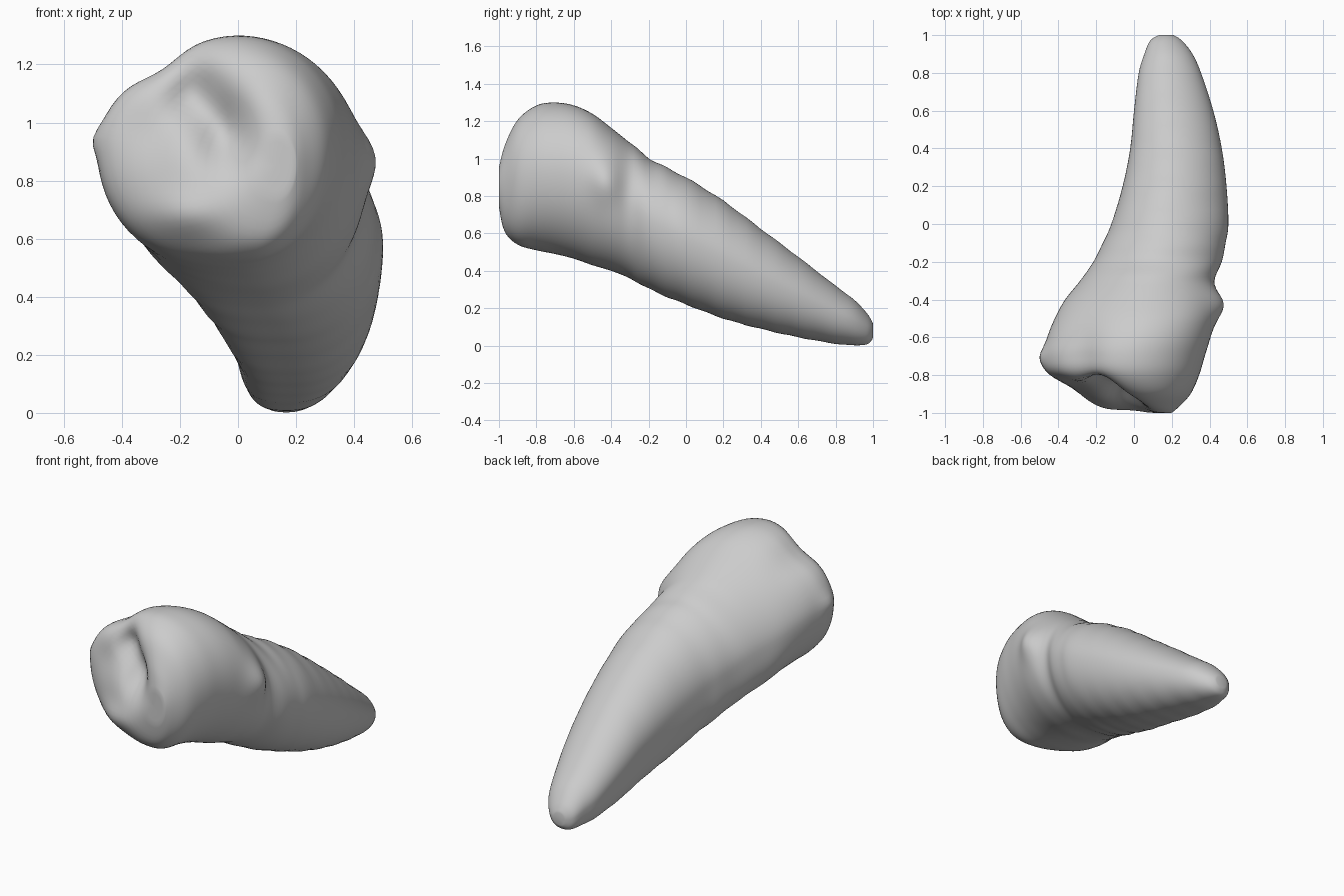
import bpy, bmesh, math
from mathutils import Vector

if "Cube" in bpy.data.objects:
    bpy.data.objects.remove(bpy.data.objects["Cube"])

# Cross-section extents along the tooth: y, x min, x max, z min, z max
STATIONS = [
    (-1.00, 0.05, 0.20, 0.74, 0.96), (-0.97, -0.11, 0.235, 0.61, 1.08),
    (-0.90, -0.28, 0.30, 0.54, 1.21), (-0.80, -0.45, 0.345, 0.51, 1.285),
    (-0.70, -0.485, 0.375, 0.49, 1.30), (-0.60, -0.46, 0.405, 0.465, 1.285),
    (-0.50, -0.42, 0.43, 0.43, 1.24), (-0.40, -0.365, 0.44, 0.40, 1.165),
    (-0.30, -0.285, 0.425, 0.36, 1.085), (-0.20, -0.215, 0.465, 0.305, 1.005),
    (-0.10, -0.165, 0.485, 0.26, 0.95), (0.00, -0.12, 0.50, 0.22, 0.90),
    (0.20, -0.06, 0.49, 0.145, 0.775), (0.40, -0.02, 0.465, 0.09, 0.625),
    (0.60, 0.0, 0.42, 0.045, 0.475), (0.80, 0.025, 0.355, 0.01, 0.32),
    (0.90, 0.055, 0.31, 0.002, 0.245), (0.97, 0.085, 0.255, 0.008, 0.17),
    (1.00, 0.13, 0.21, 0.04, 0.12),
]
SIDES, STEPS, CAP = 80, 5, 4


def clamp(v):
    return min(max(v, 0), 1)


def spline(a, b, c, d, t):
    return tuple(0.5 * (2 * q + (r - p) * t + (2 * p - 5 * q + 4 * r - s) * t * t
                        + (3 * q - p - 3 * r + s) * t ** 3)
                 for p, q, r, s in zip(a, b, c, d))


def section(y, x0, x1, z0, z1):
    """Closed ring of four superellipse quarters meeting at off-centre extremes."""
    root = clamp((y + 0.5) / 0.6)
    cx, cz = x0 + (0.56 - 0.10 * root) * (x1 - x0), z0 + 0.53 * (z1 - z0)
    ring = []
    for i in range(SIDES):
        a = math.tau * i / SIDES
        c, s = math.cos(a), math.sin(a)
        rx = x1 - cx if c > 0 else cx - x0
        rz = z1 - cz if s > 0 else cz - z0
        if s > 0:
            n = 2.05 - 0.2 * root if c > 0 else 1.75 + 0.2 * root
        else:
            n = 2.05 if c > 0 else 2.2 + 1.5 * root * clamp((1.1 - y) / 0.5)
        k = (abs(c) ** n + abs(s) ** n) ** (-1 / n)
        ring.append(Vector((cx + rx * c * k, y, cz + rz * s * k)))
    return ring


def bell(x, z, px, pz, sx, sz):
    return math.exp(-((x - px) / sx) ** 2 - ((z - pz) / sz) ** 2)


def sculpt(p):
    """Press the pit, fissure and notch; raise the lower ridge and contact bumps."""
    x, y, z = p
    front = clamp((-0.62 - y) / 0.2)
    dent = 0.13 * bell(x, z, -0.05, 0.97, 0.09, 0.13)
    dent += 0.11 * bell(x, z, -0.16, 1.10, 0.09, 0.11)
    dent += 0.04 * bell(x, z, -0.28, 0.97, 0.12, 0.12)
    dent -= 0.045 * bell(x, z, -0.20, 0.68, 0.13, 0.08)
    # notch in the upper left outline, fading toward the root
    notch = 0.03 * clamp((-0.40 - y) / 0.3) * bell(x, z, -0.28, 1.21, 0.11, 0.12)
    # faint growth bands on the root
    band = 0.01 * math.sin(y * math.tau / 0.15) if -0.3 < y < 0.9 else 0
    side = 0.04 * bell(y, z, -0.43, 0.88, 0.08, 0.11) if x > 0.25 else 0
    side -= 0.02 * bell(y, z, -0.71, 0.94, 0.05, 0.05) if x < -0.4 else 0
    return Vector((x + 0.5 * notch + side, y + front * dent,
                   z - notch + band * (z - 0.5 + 0.4 * y)))


rings = []
for i in range(len(STATIONS) - 1):
    a, b, c, d = (STATIONS[min(max(i + k, 0), len(STATIONS) - 1)] for k in (-1, 0, 1, 2))
    rings += [section(*spline(a, b, c, d, t / STEPS)) for t in range(STEPS)]
rings.append(section(*STATIONS[-1]))
# Shrinking rings that close the biting surface
mid = sum(rings[0], Vector()) / SIDES
rings = [[mid.lerp(p, f / CAP) for p in rings[0]] for f in range(1, CAP)] + rings
rings = [[sculpt(p) for p in r] for r in rings]

# Crown and root as one skin
bm = bmesh.new()
loops = [[bm.verts.new(p) for p in r] for r in rings]
for r0, r1 in zip(loops, loops[1:]):
    for j in range(SIDES):
        k = (j + 1) % SIDES
        bm.faces.new((r0[j], r0[k], r1[k], r1[j]))
for loop in (loops[0], loops[-1]):
    centre = bm.verts.new(sum((v.co for v in loop), Vector()) / SIDES)
    for j in range(SIDES):
        bm.faces.new((loop[j], loop[(j + 1) % SIDES], centre))
bmesh.ops.recalc_face_normals(bm, faces=bm.faces)
mesh = bpy.data.meshes.new("tooth")
bm.to_mesh(mesh)
bm.free()
tooth = bpy.data.objects.new("tooth", mesh)
bpy.context.collection.objects.link(tooth)
soften = tooth.modifiers.new("soften", 'SMOOTH')
soften.factor, soften.iterations = 0.4, 2
mesh.shade_smooth()
